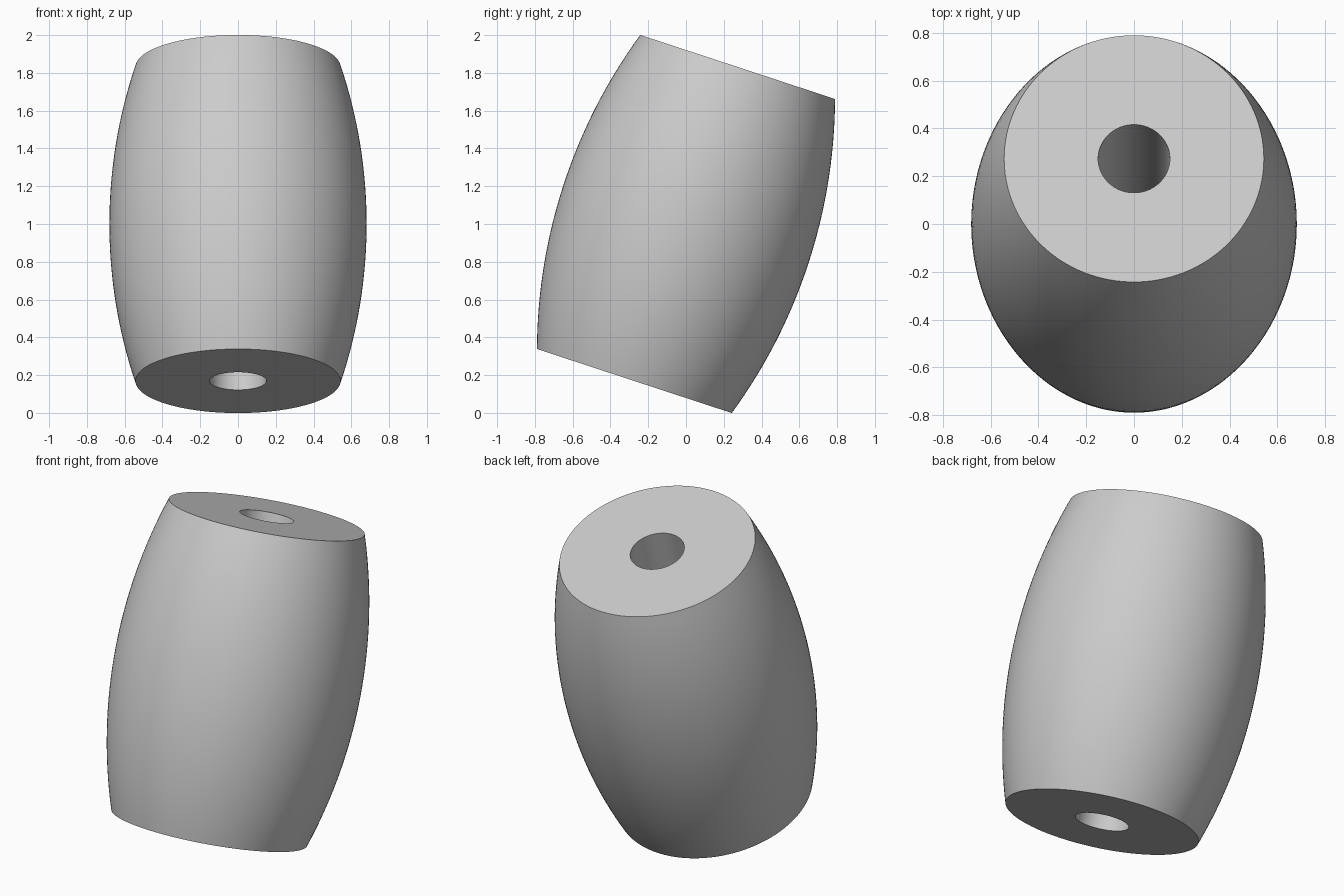
import bpy, bmesh
from math import pi, radians, sqrt
from mathutils import Matrix, Vector

cube = bpy.data.objects.get("Cube")
if cube:
    bpy.data.objects.remove(cube, do_unlink=True)

HALF_LENGTH = 0.875
END_RADIUS = 0.543
BULGE = 0.138
BORE_RADIUS = 0.15
TILT = radians(-18.2)
RINGS = 32
SIDES = 128

# Plain grey material
grey = bpy.data.materials.new("plain grey")
grey.use_nodes = True
colour = (0.6, 0.6, 0.6, 1)
grey.diffuse_color = colour
grey.node_tree.nodes["Principled BSDF"].inputs["Base Color"].default_value = colour

# Closed profile: bulging circular arc outside, straight bore inside
arc_radius = (HALF_LENGTH ** 2 + BULGE ** 2) / (2 * BULGE)
arc_centre = END_RADIUS + BULGE - arc_radius
heights = [HALF_LENGTH * (2 * i / RINGS - 1) for i in range(RINGS + 1)]
profile = [Vector((arc_centre + sqrt(arc_radius ** 2 - h * h), 0, h)) for h in heights]
profile += [Vector((BORE_RADIUS, 0, HALF_LENGTH)), Vector((BORE_RADIUS, 0, -HALF_LENGTH))]

# Spin the profile into a bored barrel
bm = bmesh.new()
verts = [bm.verts.new(p) for p in profile]
edges = [bm.edges.new((v, verts[i - 1])) for i, v in enumerate(verts)]
bmesh.ops.spin(bm, geom=verts + edges, cent=(0, 0, 0), axis=(0, 0, 1),
               angle=2 * pi, steps=SIDES, use_merge=True)
bmesh.ops.remove_doubles(bm, verts=bm.verts, dist=0.0001)
bmesh.ops.recalc_face_normals(bm, faces=bm.faces)

# Lean it backwards and stand it on the ground
bm.transform(Matrix.Translation((0, 0, 1)) @ Matrix.Rotation(TILT, 4, 'X'))
mesh = bpy.data.meshes.new("barrel_bead")
bm.to_mesh(mesh)
bm.free()
mesh.materials.append(grey)

bead = bpy.data.objects.new("barrel_bead", mesh)
bpy.context.collection.objects.link(bead)
bpy.ops.object.select_all(action='DESELECT')
bead.select_set(True)
bpy.context.view_layer.objects.active = bead
bpy.ops.object.shade_smooth_by_angle(angle=radians(30))
